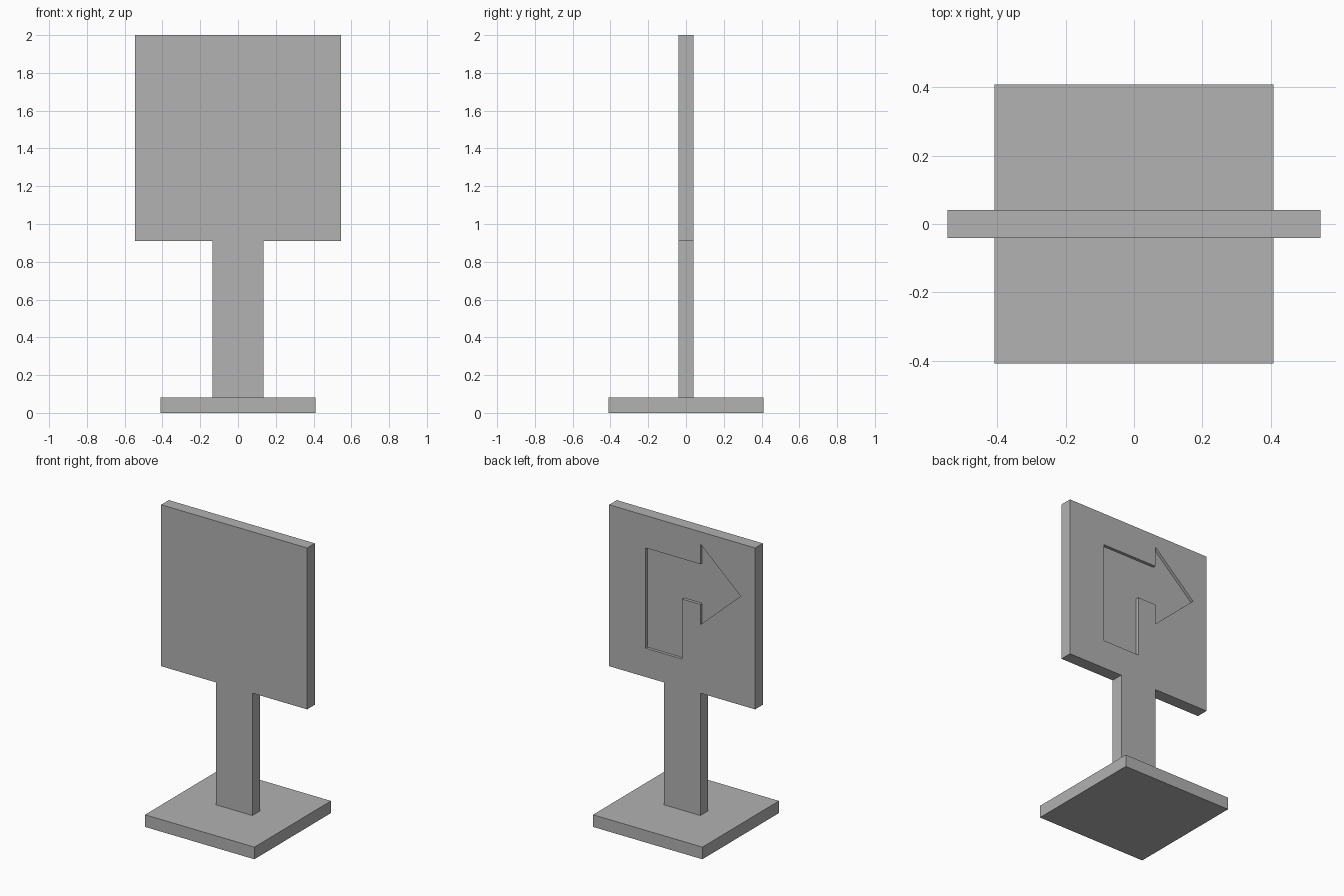
import bpy
import bmesh

if "Cube" in bpy.data.objects:
    bpy.data.objects.remove(bpy.data.objects["Cube"], do_unlink=True)

# One plain grey for the whole sign
grey = bpy.data.materials.new("plain_grey")
grey.use_nodes = True
colour = (0.445, 0.445, 0.445, 1)
grey.diffuse_color = colour
grey.node_tree.nodes["Principled BSDF"].inputs["Base Color"].default_value = colour

HALF = 0.041           # half thickness of board and post
BASE_TOP = 0.082
BOARD_BOTTOM = 0.909
TOP = 2.0


def prism(name, outline, y0, y1):
    """Extrude an (x, z) outline from y0 to y1."""
    bm = bmesh.new()
    face = bm.faces.new([bm.verts.new((x, y0, z)) for x, z in outline])
    result = bmesh.ops.extrude_face_region(bm, geom=[face])
    moved = [v for v in result["geom"] if isinstance(v, bmesh.types.BMVert)]
    bmesh.ops.translate(bm, verts=moved, vec=(0, y1 - y0, 0))
    bmesh.ops.recalc_face_normals(bm, faces=bm.faces)
    mesh = bpy.data.meshes.new(name)
    bm.to_mesh(mesh)
    bm.free()
    mesh.materials.append(grey)
    obj = bpy.data.objects.new(name, mesh)
    bpy.context.collection.objects.link(obj)
    return obj


def box(name, half_x, half_y, z0, z1):
    outline = [(-half_x, z0), (half_x, z0), (half_x, z1), (-half_x, z1)]
    return prism(name, outline, -half_y, half_y)


# Base, post and board
box("base", 0.409, 0.409, 0, BASE_TOP)
box("post", 0.136, HALF, BASE_TOP, BOARD_BOTTOM)
board = box("sign_board", 0.546, HALF, BOARD_BOTTOM, TOP)

# Turn arrow recessed into the back of the board
mid, shaft, head = 1.645, 0.136, 0.273
arrow = [(0.273, 1.103), (0.273, mid + shaft), (-0.136, mid + shaft),
         (-0.136, mid + head), (-0.437, mid), (-0.136, mid - head),
         (-0.136, mid - shaft), (0, mid - shaft), (0, 1.103)]
cutter = prism("arrow_cutter", arrow, HALF - 0.02, HALF + 0.05)
cutter.hide_render = True

cut = board.modifiers.new("arrow_recess", "BOOLEAN")
cut.operation = "DIFFERENCE"
cut.solver = "EXACT"
cut.object = cutter
bpy.context.view_layer.objects.active = board
bpy.ops.object.modifier_apply(modifier=cut.name)
bpy.data.objects.remove(cutter, do_unlink=True)
